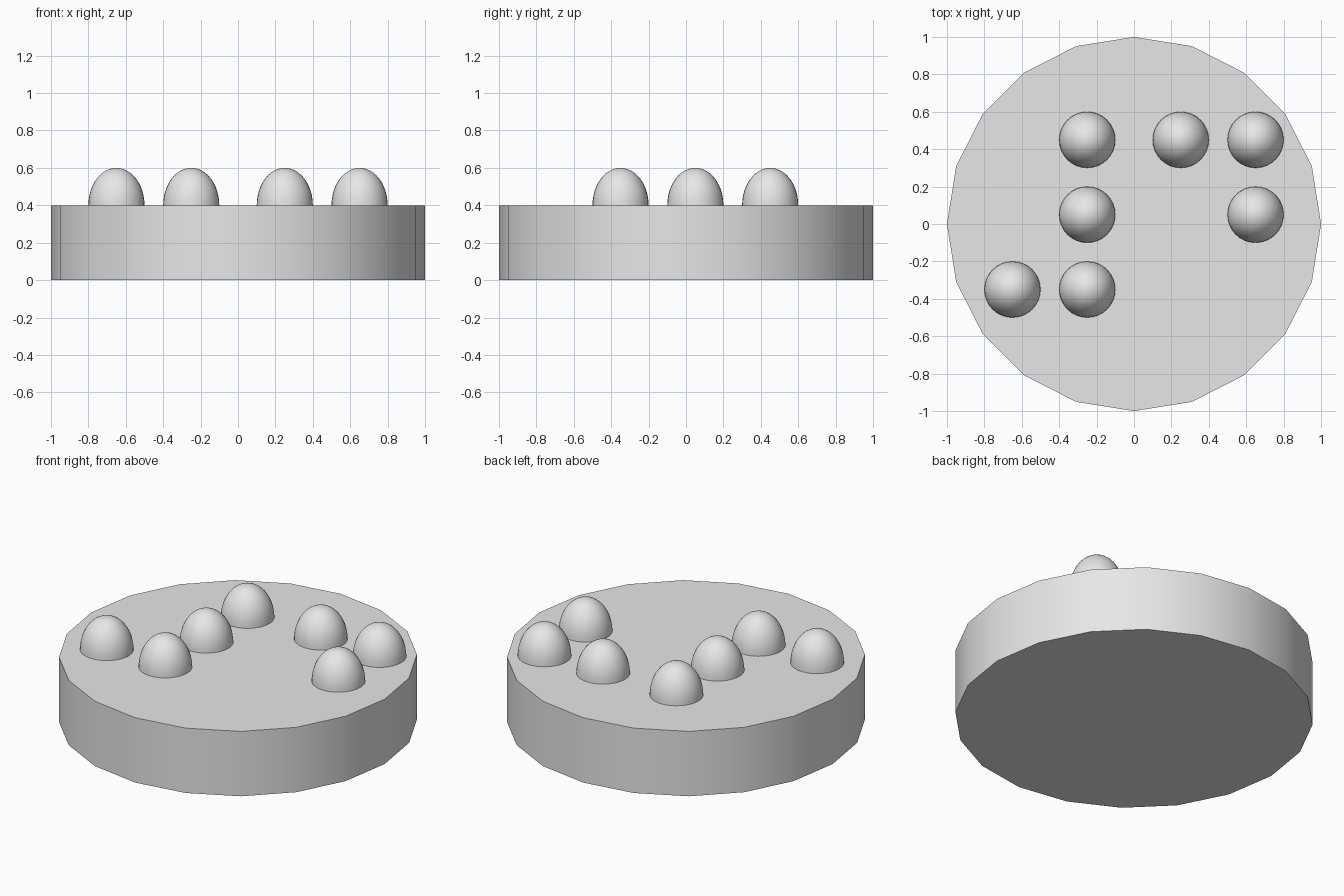
import bpy
import bmesh
from mathutils import Matrix

old = bpy.data.objects.get("Cube")
if old:
    bpy.data.objects.remove(old, do_unlink=True)

DISC_HEIGHT = 0.4
DOME_RADIUS = 0.15
DOME_HEIGHT = 0.2

grey = bpy.data.materials.new("plain_grey")
grey.use_nodes = True
grey.diffuse_color = (0.8, 0.8, 0.8, 1)
grey.node_tree.nodes["Principled BSDF"].inputs["Base Color"].default_value = (0.8, 0.8, 0.8, 1)


def finish(obj, name):
    obj.name = name
    obj.data.name = name
    obj.data.materials.append(grey)
    bpy.ops.object.select_all(action="DESELECT")
    obj.select_set(True)
    bpy.context.view_layer.objects.active = obj
    bpy.ops.object.shade_smooth_by_angle()


def add_dome(name, x, y):
    # Upper half of a stretched sphere, resting on the disc
    bm = bmesh.new()
    bmesh.ops.create_uvsphere(bm, u_segments=32, v_segments=24, radius=1)
    lower = [v for v in bm.verts if v.co.z < -0.001]
    bmesh.ops.delete(bm, geom=lower, context="VERTS")
    bmesh.ops.transform(bm, verts=bm.verts,
                        matrix=Matrix.Diagonal((DOME_RADIUS, DOME_RADIUS, DOME_HEIGHT, 1)))
    mesh = bpy.data.meshes.new(name)
    bm.to_mesh(mesh)
    bm.free()
    obj = bpy.data.objects.new(name, mesh)
    obj.location = (x, y, DISC_HEIGHT)
    bpy.context.collection.objects.link(obj)
    finish(obj, name)


# Twenty-sided base disc
bpy.ops.mesh.primitive_cylinder_add(vertices=20, radius=1, depth=DISC_HEIGHT,
                                    location=(0, 0, DISC_HEIGHT / 2))
finish(bpy.context.object, "base_disc")

# Domes on the top face
domes = {
    "front_right_dome": (-0.65, -0.35),
    "front_centre_dome": (-0.25, -0.35),
    "middle_centre_dome": (-0.25, 0.05),
    "back_centre_dome": (-0.25, 0.45),
    "back_inner_left_dome": (0.25, 0.45),
    "back_outer_left_dome": (0.65, 0.45),
    "middle_left_dome": (0.65, 0.05),
}
for dome_name, (dome_x, dome_y) in domes.items():
    add_dome(dome_name, dome_x, dome_y)
